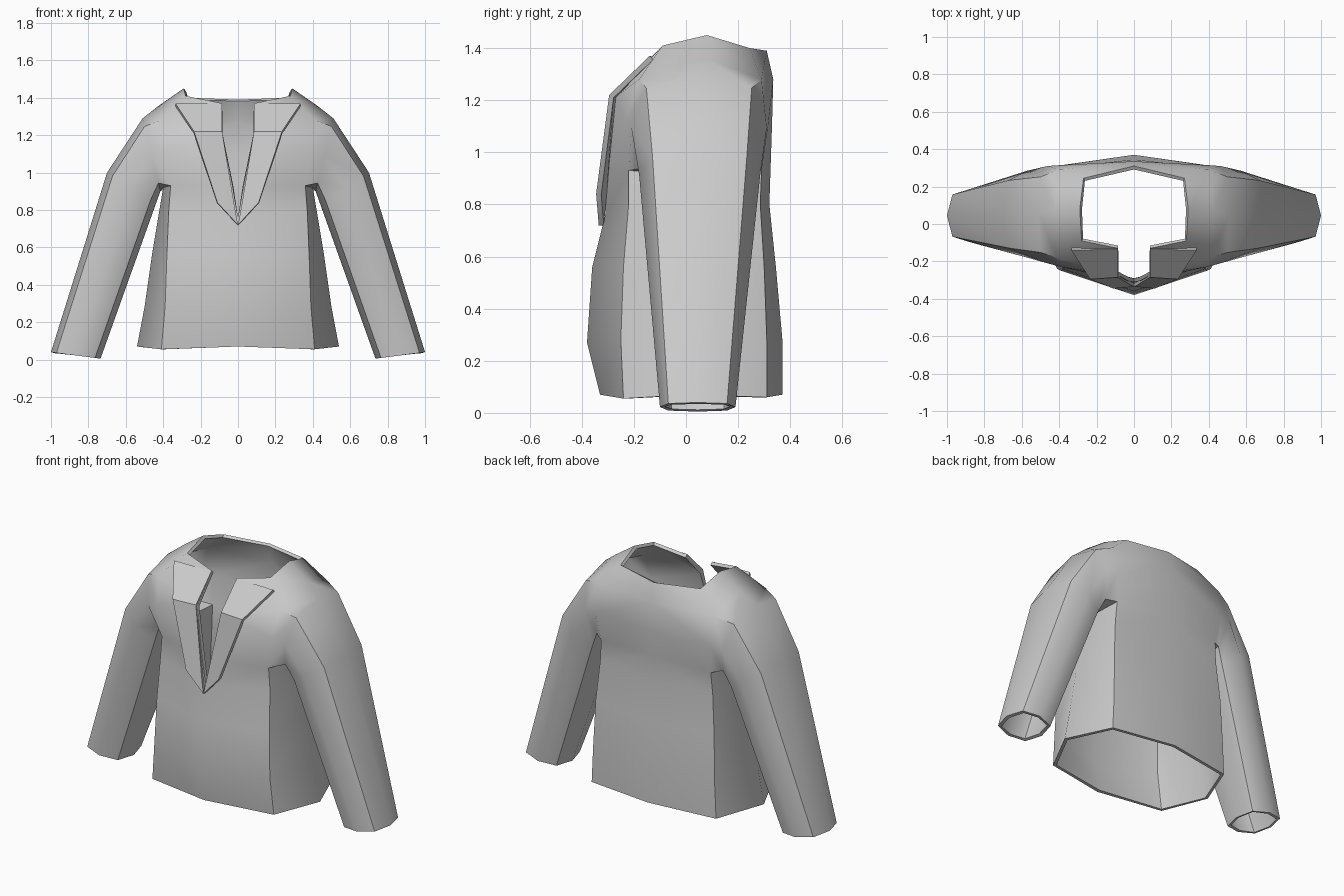
import bpy, bmesh, math

if "Cube" in bpy.data.objects:
    bpy.data.objects.remove(bpy.data.objects["Cube"])


def make_part(name, strips, polys, thickness, angle):
    """Half shell from vertex strips and single faces, mirrored and thickened."""
    bm = bmesh.new()
    cache = {}

    def v(p):
        key = tuple(round(c, 4) for c in p)
        if key not in cache:
            cache[key] = bm.verts.new(key)
        return cache[key]

    def face(points):
        vs = list(dict.fromkeys(v(p) for p in points))
        if len(vs) > 2:
            bm.faces.new(vs)

    for rows, closed in strips:
        for a, b in zip(rows, rows[1:]):
            n = len(a)
            for i in range(n if closed else n - 1):
                j = (i + 1) % n
                face((a[i], a[j], b[j], b[i]))
    for p in polys:
        face(p)
    bmesh.ops.recalc_face_normals(bm, faces=bm.faces)
    bm.faces.ensure_lookup_table()
    if bm.faces[0].normal.y > 0:
        bmesh.ops.reverse_faces(bm, faces=bm.faces)
    mesh = bpy.data.meshes.new(name)
    bm.to_mesh(mesh)
    bm.free()
    ob = bpy.data.objects.new(name, mesh)
    bpy.context.collection.objects.link(ob)
    bpy.ops.object.select_all(action='DESELECT')
    ob.select_set(True)
    bpy.context.view_layer.objects.active = ob
    m = ob.modifiers.new("mirror", 'MIRROR')
    m.use_clip = True
    s = ob.modifiers.new("thickness", 'SOLIDIFY')
    s.thickness = thickness
    s.offset = -1
    for mod in ("mirror", "thickness"):
        bpy.ops.object.modifier_apply(modifier=mod)
    bpy.ops.object.shade_smooth_by_angle(angle=math.radians(angle))
    return ob


def sleeve_ring(top, bottom, y0, y1):
    """Eight-sided ring, starting at the underarm and passing the front."""
    ring = []
    for i in range(8):
        a = i * math.pi / 4
        k = 1.1 if i % 2 else 1.0
        c, s = math.cos(a) * k, math.sin(a) * k
        ring.append(((top[0] + bottom[0]) / 2 + (bottom[0] - top[0]) / 2 * c,
                     (y0 + y1) / 2 - (y1 - y0) / 2 * s,
                     (top[1] + bottom[1]) / 2 + (bottom[1] - top[1]) / 2 * c))
    return ring


# Armhole: underarm, front, shoulder, back
S, F0, F1, F2 = (.40, .05, .92), (.36, -.22, .93), (.39, -.23, 1.12), (.41, -.18, 1.28)
T, K2, K1, K0 = (.42, .08, 1.36), (.40, .29, 1.28), (.39, .315, 1.10), (.37, .29, .93)

# Front opening and neckline
tip, E0, E1, E2 = (0, -.31, .76), (.03, -.305, .93), (.085, -.275, 1.21), (.085, -.13, 1.37)
N1, N2, N3, N4 = (.28, -.09, 1.41), (.29, .08, 1.45), (.27, .245, 1.40), (0, .31, 1.39)

# Torso rows from hem to underarm: front, front side, side, back side, back
torso = [
    [(0, -.33, .07), (.41, -.24, .055), (.54, .02, .07), (.42, .31, .06), (0, .37, .07)],
    [(0, -.38, .27), (.39, -.25, .28), (.50, .02, .28), (.41, .31, .28), (0, .37, .28)],
    [(0, -.36, .56), (.38, -.24, .56), (.46, .03, .56), (.40, .30, .56), (0, .345, .56)],
    [tip, (.37, -.22, .80), (.42, .04, .80), (.38, .285, .80), (0, .32, .80)],
    [E0, F0, S, K0, (0, .325, .95)],
]
back_rows = [[K0, (0, .325, .95)], [K1, (0, .33, 1.1)], [K2, (0, .335, 1.28)], [N3, N4]]
front_rows = [[E0, F0], [E1, F1], [N1, F2], [N2, T], [N3, K2]]
sleeve = [
    [S, F0, F1, F2, T, K2, K1, K0],
    sleeve_ring((.51, 1.29), (.415, .90), -.21, .31),
    sleeve_ring((.70, 1.0), (.44, .83), -.18, .285),
    sleeve_ring((1.0, .04), (.735, .005), -.10, .19),
]
make_part("jacket_body", [(torso, False), (back_rows, False), (front_rows, False), (sleeve, True)],
          [(E1, N1, E2)], .02, 50)

# Folded lapels
lapel = [
    [(0, -.335, .72), (0, -.335, .72)],
    [(.02, -.325, .83), (.11, -.345, .84)],
    [(.085, -.285, 1.22), (.235, -.295, 1.22)],
    [(.085, -.135, 1.37), (.335, -.14, 1.37)],
]
make_part("lapels", [(lapel, False)], [], .02, 30)
